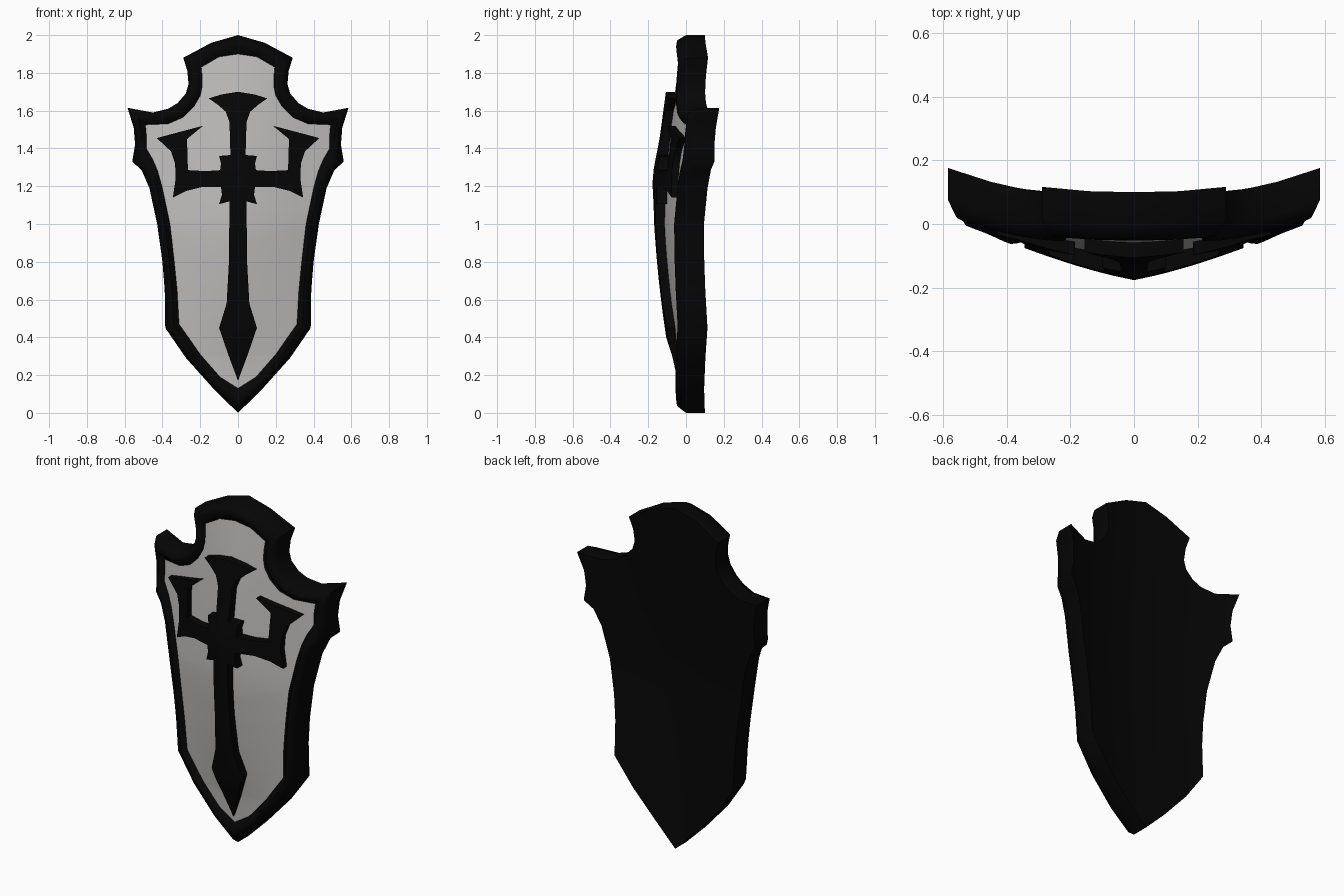
import bpy, bmesh, math

if "Cube" in bpy.data.objects:
    bpy.data.objects.remove(bpy.data.objects["Cube"])

def mat(name, col):
    m = bpy.data.materials.new(name)
    m.diffuse_color = (*col, 1)
    m.use_nodes = True
    m.node_tree.nodes["Principled BSDF"].inputs["Base Color"].default_value = m.diffuse_color
    return m

BLACK = mat("black metal", (0.0017, 0.0017, 0.0017))
SILVER = mat("pale silver", (0.52, 0.51, 0.50))

# Right half of the rim: outer x, outer z, inner x, inner z
RIM = [(0, 2, 0, 1.9), (.14, 1.96, .10, 1.885), (.29, 1.88, .195, 1.83),
       (.268, 1.81, .19, 1.78), (.262, 1.74, .19, 1.73), (.277, 1.69, .20, 1.68),
       (.32, 1.64, .235, 1.62), (.37, 1.61, .29, 1.565), (.45, 1.59, .37, 1.53),
       (.585, 1.615, .49, 1.525), (.552, 1.51, .485, 1.47), (.545, 1.42, .485, 1.40),
       (.56, 1.33, .45, 1.34), (.51, 1.285, .425, 1.28), (.469, 1.19, .40, 1.19),
       (.428, 1, .36, 1), (.40, .8, .337, .8), (.388, .65, .322, .65),
       (.385, .45, .312, .47), (.275, .29, .2, .31), (.127, .125, .095, .19),
       (0, 0, 0, .13)]

# Right half of the raised cross emblem: x, z
CROSS = [(0, 1.70), (.09, 1.685), (.155, 1.665), (.105, 1.63), (.065, 1.595),
         (.045, 1.54), (.04, 1.365), (.10, 1.36), (.09, 1.32), (.095, 1.285),
         (.17, 1.28), (.265, 1.285), (.27, 1.45), (.185, 1.52), (.43, 1.455),
         (.355, 1.385), (.333, 1.32), (.33, 1.24), (.345, 1.14), (.275, 1.175),
         (.195, 1.195), (.09, 1.195), (.085, 1.155), (.10, 1.105), (.045, 1.12),
         (.048, .8), (.06, .58), (.1, .45), (.052, .31), (0, .17)]

# Curved surfaces of the shield, given as y at (x, z)
def back(x, z):
    return .04 + .06 * abs(z - 1) ** 1.2 + .3 * x * x

def centre(x):
    return max(0, 1 - abs(x) / .36)

def panel_y(x, z):
    bulge = max(0, 1 - ((z - 1.1) / .8) ** 2)
    return back(x, z) - .12 - .04 * centre(x) * bulge

def emblem_y(x, z):
    boss = .02 * math.exp(-((z - 1.25) / .15) ** 2) * centre(x)
    fade = min(1, max(.3, (z - .1) / .3))
    return panel_y(x, z) - (.034 + .014 * centre(x)) * fade - boss

def full(half):
    """Mirror a half outline whose ends lie on x = 0."""
    return half + [(-p[0], p[1]) + ((-p[2], p[3]) if len(p) > 2 else ())
                   for p in half[-2:0:-1]]

def sheet(bm, pts):
    """Fill an outline and slice it into a grid so that it can bend."""
    f = bm.faces.new([bm.verts.new((x, 0, z)) for x, z in pts])
    f.normal_update()
    bmesh.ops.triangulate(bm, faces=[f])
    for axis, cuts in ((0, [i * .06 for i in range(-9, 10)]), (2, [i * .1 for i in range(1, 20)])):
        for c in cuts:
            co, no = [0, 0, 0], [0, 0, 0]
            co[axis], no[axis] = c, 1
            bmesh.ops.bisect_plane(bm, geom=bm.verts[:] + bm.edges[:] + bm.faces[:],
                                   dist=1e-5, plane_co=co, plane_no=no)

def finish(bm, name, material, angle):
    bmesh.ops.remove_doubles(bm, verts=bm.verts, dist=1e-4)
    bmesh.ops.recalc_face_normals(bm, faces=bm.faces)
    # The open front plates must face -y
    if sum(f.normal.y * f.calc_area() for f in bm.faces) > .05:
        bmesh.ops.reverse_faces(bm, faces=bm.faces)
    me = bpy.data.meshes.new(name)
    bm.to_mesh(me)
    bm.free()
    me.materials.append(material)
    ob = bpy.data.objects.new(name, me)
    bpy.context.collection.objects.link(ob)
    bpy.ops.object.select_all(action='DESELECT')
    ob.select_set(True)
    bpy.context.view_layer.objects.active = ob
    bpy.ops.object.shade_smooth_by_angle(angle=math.radians(angle))

rim = full(RIM)
n = len(rim)

# Frame: side wall, bevel, rounded crest and inner slope
bm = bmesh.new()
rings = []
for t, depth in ((0, 0), (0, .10), (.28, .145), (.6, .148), (1, .115)):
    ring = []
    for ox, oz, ix, iz in rim:
        x, z = ox + (ix - ox) * t, oz + (iz - oz) * t
        ring.append(bm.verts.new((x, back(x, z) - depth, z)))
    rings.append(ring)
for a, b in zip(rings, rings[1:]):
    for i in range(n):
        j = (i + 1) % n
        bm.faces.new((a[i], b[i], b[j], a[j]))
bmesh.ops.recalc_face_normals(bm, faces=bm.faces)
finish(bm, "shield_frame", BLACK, 60)

# Curved back plate
bm = bmesh.new()
sheet(bm, [p[:2] for p in rim])
for v in bm.verts:
    v.co.y = back(v.co.x, v.co.z)
finish(bm, "back_plate", BLACK, 40)
me = bpy.data.objects["back_plate"].data
me.flip_normals()

# Pale front panel
bm = bmesh.new()
sheet(bm, full([p[2:] for p in RIM]))
for v in bm.verts:
    v.co.y = panel_y(v.co.x, v.co.z)
finish(bm, "front_panel", SILVER, 40)

# Raised cross emblem with side walls running into the panel
bm = bmesh.new()
sheet(bm, full(CROSS))
border = [e for e in bm.edges if e.is_boundary]
ext = bmesh.ops.extrude_edge_only(bm, edges=border)
rear = {g for g in ext["geom"] if isinstance(g, bmesh.types.BMVert)}
for v in bm.verts:
    x, z = v.co.x, v.co.z
    v.co.y = panel_y(x, z) + .004 if v in rear else emblem_y(x, z)
finish(bm, "cross_emblem", BLACK, 30)
